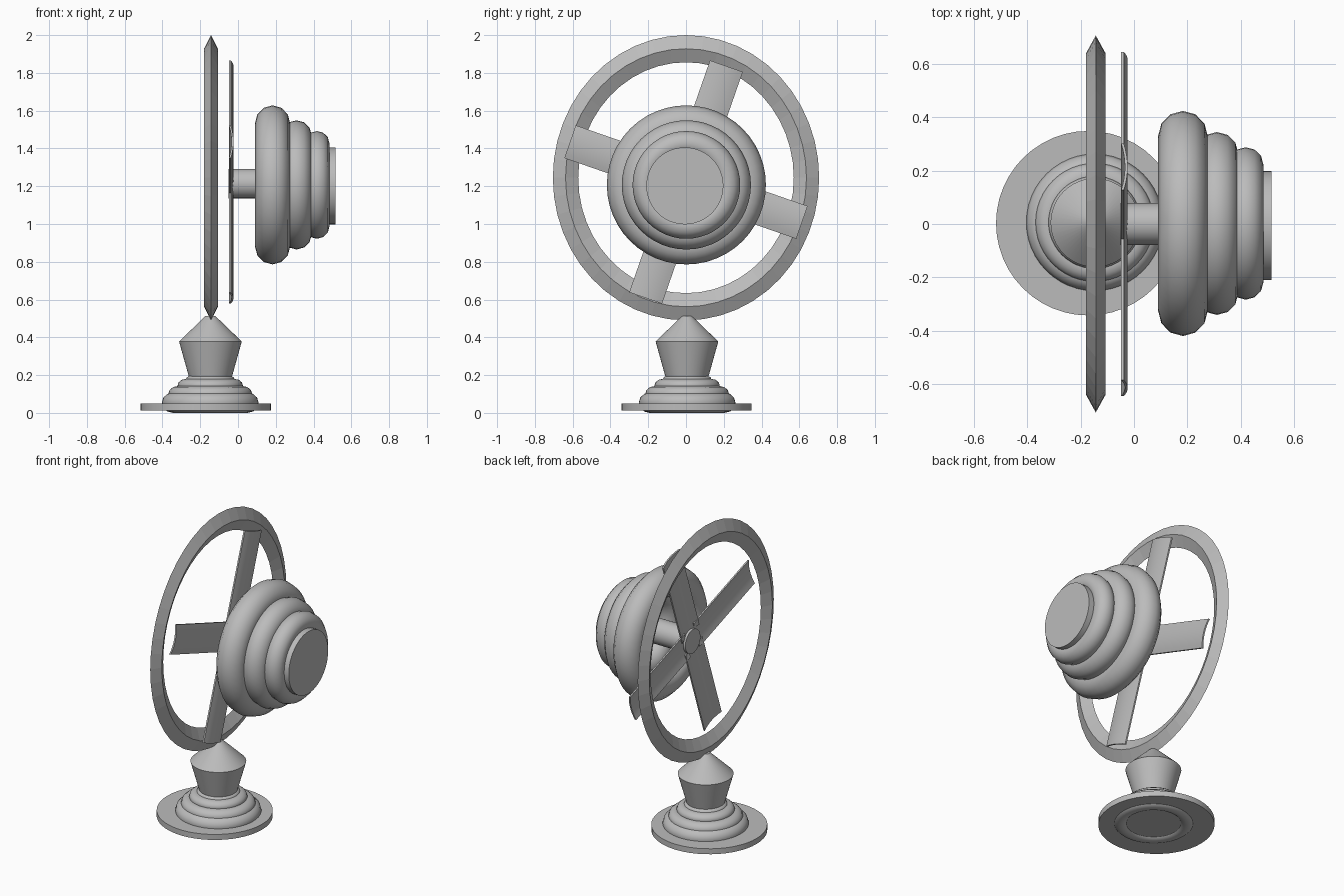
import bpy, bmesh, math
from mathutils import Vector

if "Cube" in bpy.data.objects:
    bpy.data.objects.remove(bpy.data.objects["Cube"])

mat = bpy.data.materials.new("plain grey")
mat.diffuse_color = (0.5, 0.5, 0.5, 1)
mat.use_nodes = True
mat.node_tree.nodes["Principled BSDF"].inputs["Base Color"].default_value = mat.diffuse_color
ALONG_X = (0, math.pi / 2, 0)


def finish(name, smooth=True):
    ob = bpy.context.object
    ob.name = name
    ob.data.materials.append(mat)
    if smooth:
        bpy.ops.object.shade_smooth_by_angle(angle=math.radians(40))
    return ob


def torus(name, loc, outer, minor, half_depth, rot=(0, 0, 0), sides=12, smooth=True, squash=1):
    bpy.ops.mesh.primitive_torus_add(major_radius=outer - minor, minor_radius=minor,
                                     major_segments=48, minor_segments=sides,
                                     location=loc, rotation=rot)
    bpy.context.object.scale = (1, squash, half_depth / minor)
    return finish(name, smooth)


def cylinder(name, loc, radius, depth, rot=(0, 0, 0), top=None):
    bpy.ops.mesh.primitive_cone_add(vertices=48, radius1=radius,
                                    radius2=radius if top is None else top,
                                    depth=depth, location=loc, rotation=rot)
    return finish(name)


def blade(name, angle):
    # slightly arched plate, swept outwards from the hub
    out = Vector((0, math.sin(angle), math.cos(angle)))
    side = Vector((0, math.cos(angle), -math.sin(angle)))
    centre = Vector((-0.036, 0, 1.222))
    half, n = 0.092, 8
    section = []
    for i in range(n + 1):
        t = -1 + 2 * i / n
        section.append((t * half, 0.012 - 0.014 * t * t))
    section += [(s, d - 0.01) for s, d in reversed(section)]
    bm = bmesh.new()
    rings = [[bm.verts.new(centre + out * r + side * s + Vector((d, 0, 0)))
              for s, d in section] for r in (0.05, 0.65)]
    count = len(section)
    for i in range(count):
        j = (i + 1) % count
        bm.faces.new((rings[0][i], rings[0][j], rings[1][j], rings[1][i]))
    for ring in rings:
        bm.faces.new(ring)
    bmesh.ops.recalc_face_normals(bm, faces=bm.faces)
    me = bpy.data.meshes.new(name)
    bm.to_mesh(me)
    bm.free()
    ob = bpy.data.objects.new(name, me)
    bpy.context.collection.objects.link(ob)
    bpy.ops.object.select_all(action='DESELECT')
    ob.select_set(True)
    bpy.context.view_layer.objects.active = ob
    finish(name)


# base plate and stacked rings
cylinder("base_plate", (-0.171, 0.003, 0.031), 0.345, 0.036)
for i, (outer, minor, z, h) in enumerate([(0.256, 0.058, 0.054, 0.054), (0.222, 0.05, 0.1, 0.042),
                                          (0.173, 0.045, 0.145, 0.035), (0.13, 0.04, 0.175, 0.025)]):
    torus("base_ring_%d" % (i + 1), (-0.147, 0.006, z), outer, minor, h)

# neck: two cones meeting at a wide rim
cylinder("neck_lower", (-0.146, 0.005, 0.274), 0.108, 0.208, top=0.166)
cylinder("neck_upper", (-0.146, 0.005, 0.446), 0.166, 0.136, top=0.025)

# guard ring with a diamond cross-section
torus("guard_ring", (-0.143, 0, 1.245), 0.755, 0.072, 0.037, ALONG_X,
      sides=4, smooth=False, squash=0.705 / 0.755)

# fan blades and shaft
for k in range(4):
    blade("fan_blade_%d" % (k + 1), math.radians(19.2 + 90 * k))
cylinder("shaft", (0.22, 0, 1.214), 0.078, 0.54, ALONG_X)

# stepped motor housing and end cap
for i, (x, outer, minor, h) in enumerate([(0.183, 0.421, 0.095, 0.093), (0.31, 0.342, 0.08, 0.08),
                                          (0.418, 0.285, 0.065, 0.066)]):
    torus("housing_ring_%d" % (i + 1), (x, 0.002, 1.207), outer, minor, h, ALONG_X)
cylinder("housing_cap", (0.485, -0.006, 1.202), 0.204, 0.06, ALONG_X)
